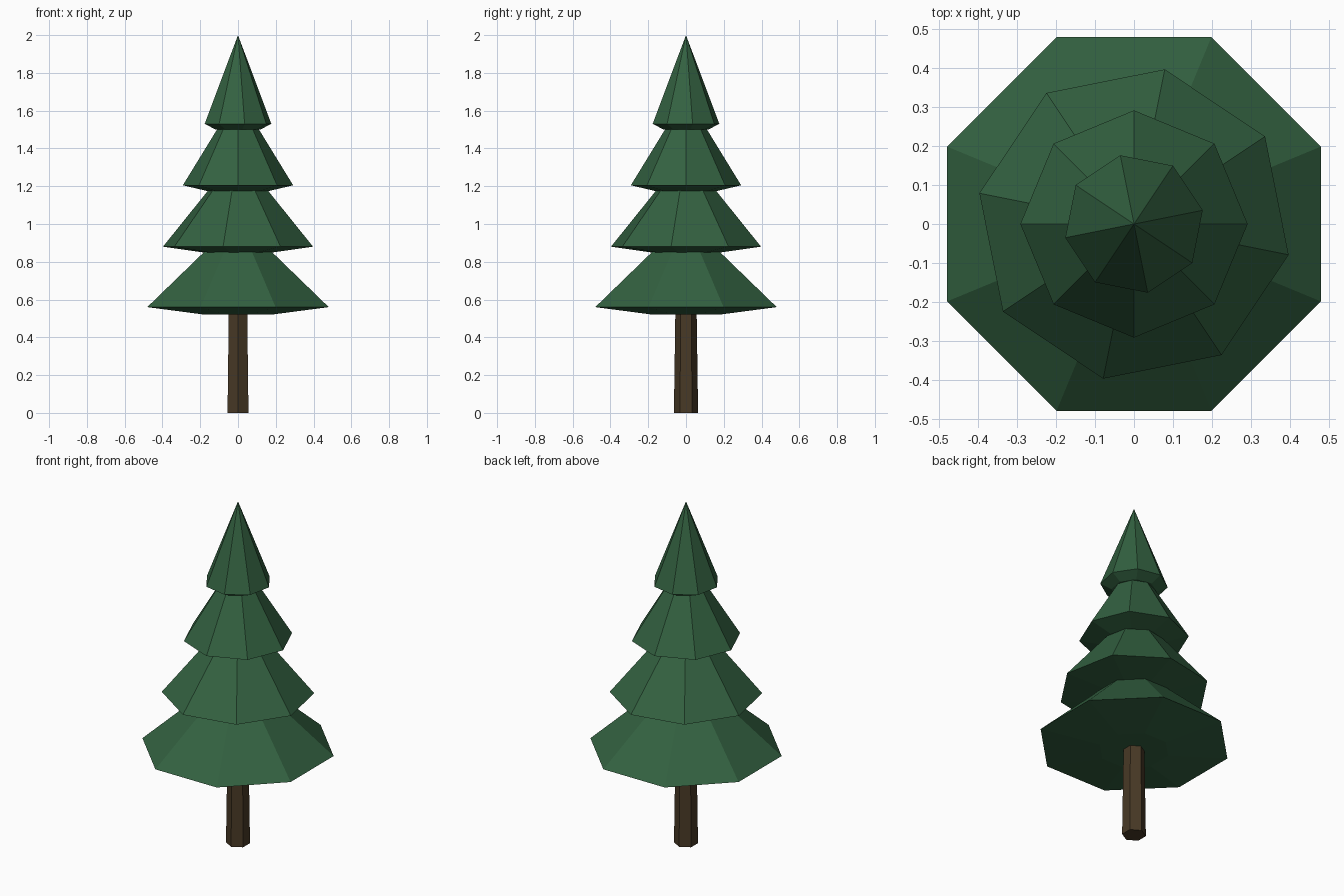
import bpy, bmesh
from math import cos, sin, pi, radians

cube = bpy.data.objects.get("Cube")
if cube:
    bpy.data.objects.remove(cube, do_unlink=True)


def flat_material(name, rgb):
    mat = bpy.data.materials.new(name)
    mat.use_nodes = True
    mat.diffuse_color = (*rgb, 1)
    mat.node_tree.nodes["Principled BSDF"].inputs["Base Color"].default_value = (*rgb, 1)
    return mat


def stacked_prism(name, sides, turn, rings, mat):
    """Closed faceted solid from (radius, z) rings; radius 0 makes a tip."""
    bm = bmesh.new()
    loops = []
    for r, z in rings:
        count = sides if r else 1
        loops.append([bm.verts.new((r * cos(turn + 2 * pi * i / sides),
                                    r * sin(turn + 2 * pi * i / sides), z))
                      for i in range(count)])
    for low, high in zip(loops, loops[1:]):
        for i in range(sides):
            j = (i + 1) % sides
            if len(high) == 1:
                bm.faces.new((low[i], low[j], high[0]))
            else:
                bm.faces.new((low[i], low[j], high[j], high[i]))
    bm.faces.new(loops[0][::-1])
    if len(loops[-1]) > 1:
        bm.faces.new(loops[-1])
    bmesh.ops.recalc_face_normals(bm, faces=bm.faces)
    mesh = bpy.data.meshes.new(name)
    bm.to_mesh(mesh)
    bm.free()
    mesh.materials.append(mat)
    obj = bpy.data.objects.new(name, mesh)
    bpy.context.collection.objects.link(obj)
    return obj


needles = flat_material("needle green", (0.033, 0.12, 0.052))
bark = flat_material("bark brown", (0.065, 0.041, 0.019))

# Tapered six-sided trunk with a corner facing forward
stacked_prism("trunk", 6, radians(90), [(0.064, 0), (0.056, 0.56)], bark)

# Eight-sided foliage tiers, each twisted a quarter step from the one below:
# underside radius, underside z, rim radius, rim z, top radius, top z
tiers = [
    ("bottom_foliage", 0.19, 0.52, 0.52, 0.56, 0.185, 0.86),
    ("lower_foliage", 0.19, 0.85, 0.405, 0.88, 0.155, 1.185),
    ("upper_foliage", 0.165, 1.175, 0.292, 1.205, 0.105, 1.51),
    ("top_foliage", 0.12, 1.5, 0.18, 1.53, 0, 2.0),
]
for i, (name, r0, z0, r1, z1, r2, z2) in enumerate(tiers):
    stacked_prism(name, 8, radians(22.5 + 11.25 * i),
                  [(r0, z0), (r1, z1), (r2, z2)], needles)
